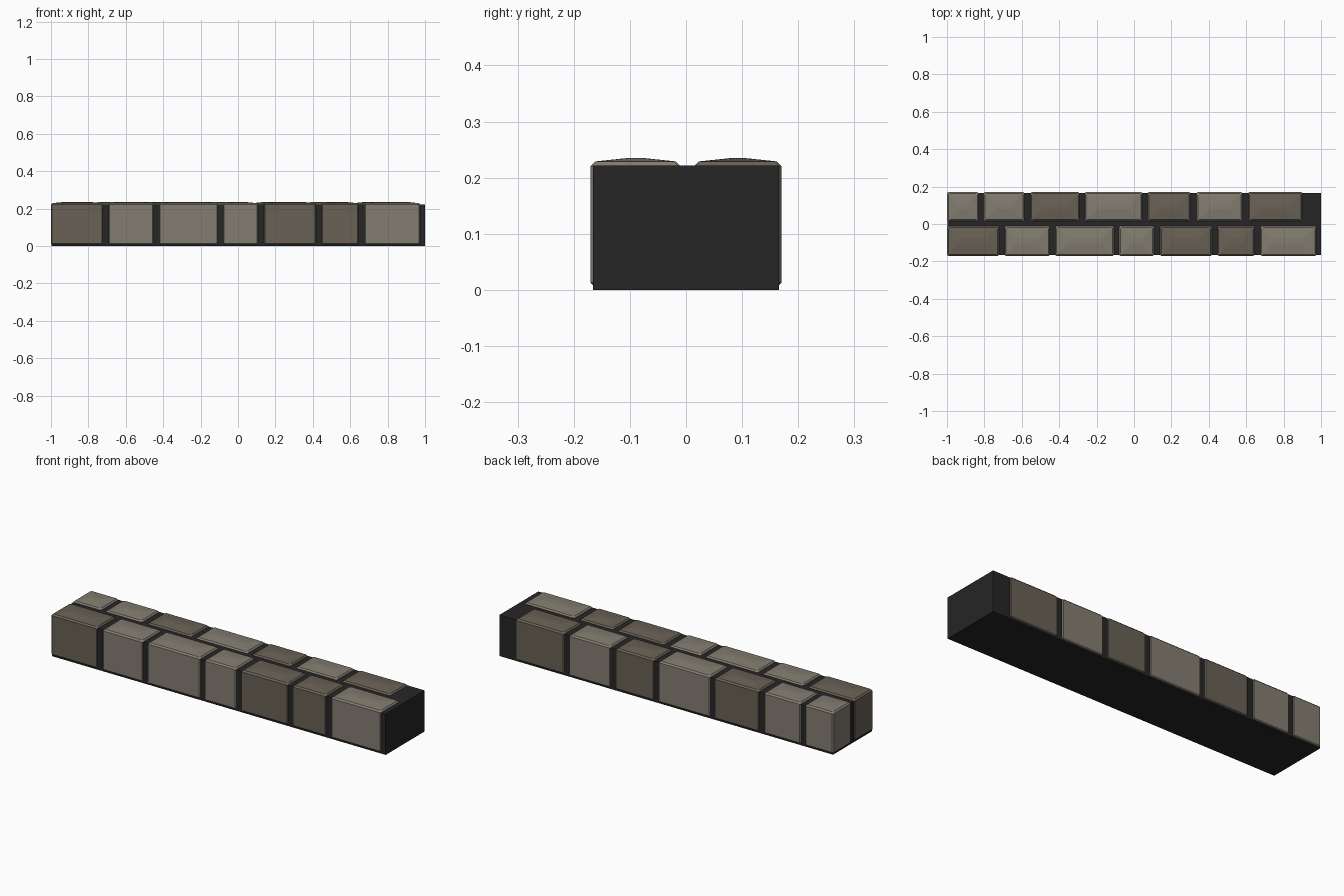
import bpy, bmesh

if "Cube" in bpy.data.objects:
    bpy.data.objects.remove(bpy.data.objects["Cube"])


def material(name, rgb):
    m = bpy.data.materials.new(name)
    m.diffuse_color = (*rgb, 1)
    m.use_nodes = True
    m.node_tree.nodes["Principled BSDF"].inputs["Base Color"].default_value = m.diffuse_color
    return m


MORTAR = material("mortar", (0.02, 0.019, 0.02))
LIGHT = material("light_stone", (0.23, 0.205, 0.165))
DARK = material("dark_stone", (0.14, 0.12, 0.092))


def loft(name, rings, mat):
    """Skin a stack of equal-sized vertex rings and cap both ends."""
    bm = bmesh.new()
    loops = [[bm.verts.new(p) for p in ring] for ring in rings]
    n = len(loops[0])
    for a, b in zip(loops, loops[1:]):
        for i in range(n):
            j = (i + 1) % n
            bm.faces.new((a[i], a[j], b[j], b[i]))
    bm.faces.new(loops[0][::-1])
    bm.faces.new(loops[-1])
    bmesh.ops.recalc_face_normals(bm, faces=bm.faces)
    me = bpy.data.meshes.new(name)
    bm.to_mesh(me)
    bm.free()
    me.materials.append(mat)
    ob = bpy.data.objects.new(name, me)
    bpy.context.collection.objects.link(ob)
    return ob


def ring(x0, x1, y0, y1, z, inset=0.0, c=0.006):
    """Rectangle with clipped corners at height z."""
    x0, x1, y0, y1 = x0 + inset, x1 - inset, y0 + inset, y1 - inset
    return [(x0 + c, y0, z), (x1 - c, y0, z), (x1, y0 + c, z), (x1, y1 - c, z),
            (x1 - c, y1, z), (x0 + c, y1, z), (x0, y1 - c, z), (x0, y0 + c, z)]


def stone(name, x0, x1, y0, y1, mat):
    """Chamfered block with a softly pillowed top."""
    steps = [(0.006, 0.006), (0.013, 0.0), (0.221, 0.0), (0.229, 0.008), (0.235, 0.065)]
    loft(name, [ring(x0, x1, y0, y1, z, i) for z, i in steps], mat)


# Mortar core
loft("mortar_core", [[(-0.996, -0.166, z), (1, -0.166, z), (1, 0.166, z), (-0.996, 0.166, z)]
                     for z in (0, 0.222)], MORTAR)

# Two staggered rows of stones: (start, end, material)
front = [(-1, -0.722, DARK), (-0.692, -0.45, LIGHT), (-0.422, -0.107, LIGHT),
         (-0.08, 0.108, LIGHT), (0.138, 0.418, DARK), (0.445, 0.645, DARK), (0.675, 0.975, LIGHT)]
back = [(-1, -0.83, LIGHT), (-0.805, -0.585, LIGHT), (-0.555, -0.29, DARK),
        (-0.264, 0.045, LIGHT), (0.072, 0.303, DARK), (0.333, 0.58, LIGHT), (0.61, 0.9, DARK)]
for row, y0, y1, stones in (("front", -0.17, -0.01, front), ("back", 0.015, 0.17, back)):
    for i, (x0, x1, mat) in enumerate(stones, 1):
        stone(f"{row}_stone_{i}", x0, x1, y0, y1, mat)
